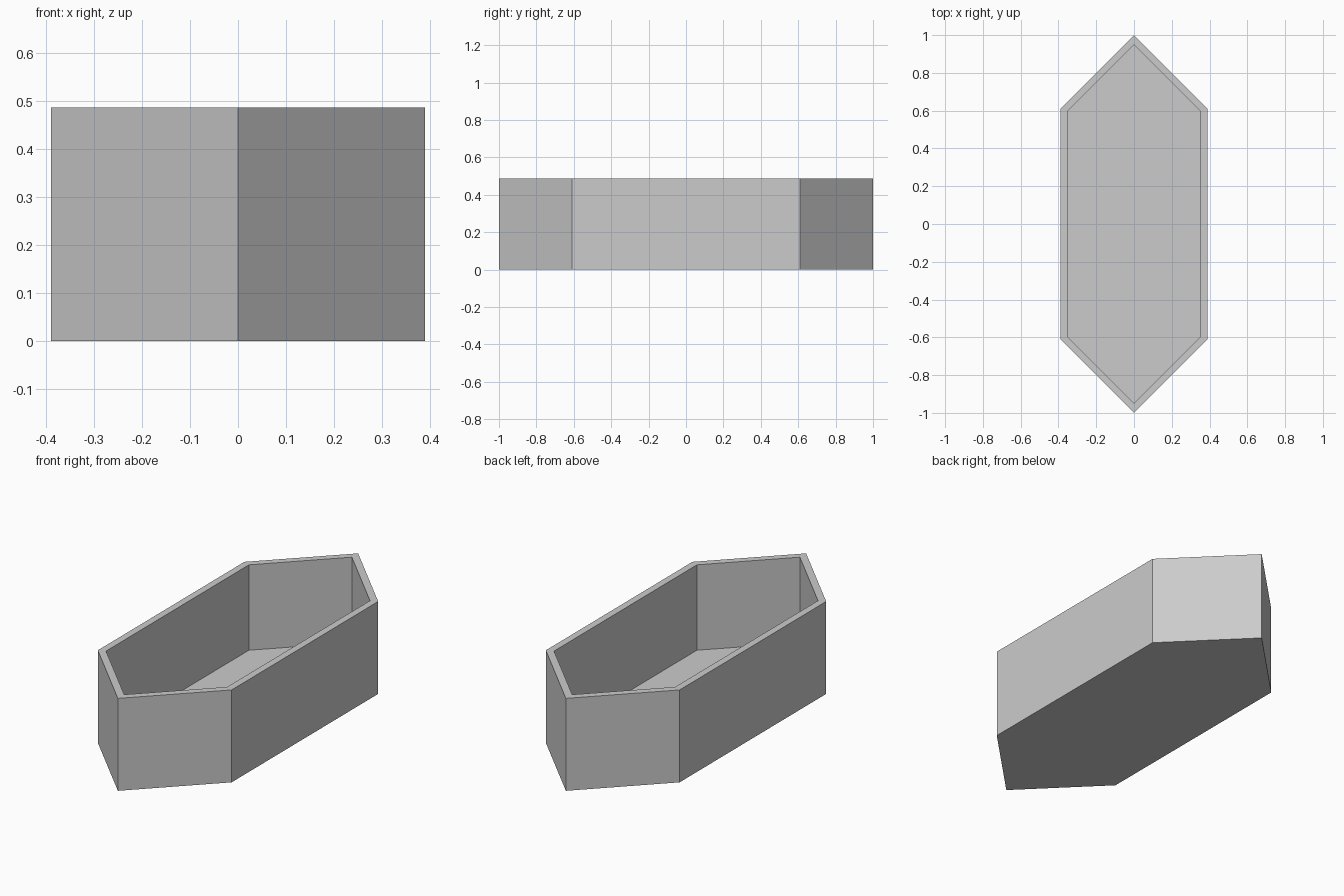
import bpy
import bmesh

cube = bpy.data.objects.get("Cube")
if cube:
    bpy.data.objects.remove(cube, do_unlink=True)

HALF_WIDTH, SHOULDER, TIP = 0.39, 0.61, 1.0
HEIGHT, WALL = 0.487, 0.037

# Plain grey material
grey = bpy.data.materials.new("light grey")
grey.use_nodes = True
colour = (0.6, 0.6, 0.6, 1)
grey.diffuse_color = colour
grey.node_tree.nodes["Principled BSDF"].inputs["Base Color"].default_value = colour

# Elongated hexagonal base outline
outline = [(0, -TIP), (HALF_WIDTH, -SHOULDER), (HALF_WIDTH, SHOULDER),
           (0, TIP), (-HALF_WIDTH, SHOULDER), (-HALF_WIDTH, -SHOULDER)]
bm = bmesh.new()
base = bm.faces.new([bm.verts.new((x, y, 0)) for x, y in outline])

# Outer walls, raised from the base
raised = bmesh.ops.extrude_face_region(bm, geom=[base], use_keep_orig=True)["geom"]
top = next(g for g in raised if isinstance(g, bmesh.types.BMFace))
bmesh.ops.translate(bm, verts=top.verts, vec=(0, 0, HEIGHT))
bmesh.ops.recalc_face_normals(bm, faces=bm.faces)

# Rim of even thickness, then the hollow pushed down to the floor
bmesh.ops.inset_region(bm, faces=[top], thickness=WALL, use_even_offset=True)
sunk = bmesh.ops.extrude_face_region(bm, geom=[top])["geom"]
floor = next(g for g in sunk if isinstance(g, bmesh.types.BMFace))
bmesh.ops.translate(bm, verts=floor.verts, vec=(0, 0, WALL - HEIGHT))
if top.is_valid:
    bmesh.ops.delete(bm, geom=[top], context="FACES_ONLY")
bmesh.ops.recalc_face_normals(bm, faces=bm.faces)

mesh = bpy.data.meshes.new("hexagonal_trough")
bm.to_mesh(mesh)
bm.free()
mesh.materials.append(grey)
trough = bpy.data.objects.new("hexagonal_trough", mesh)
bpy.context.collection.objects.link(trough)
